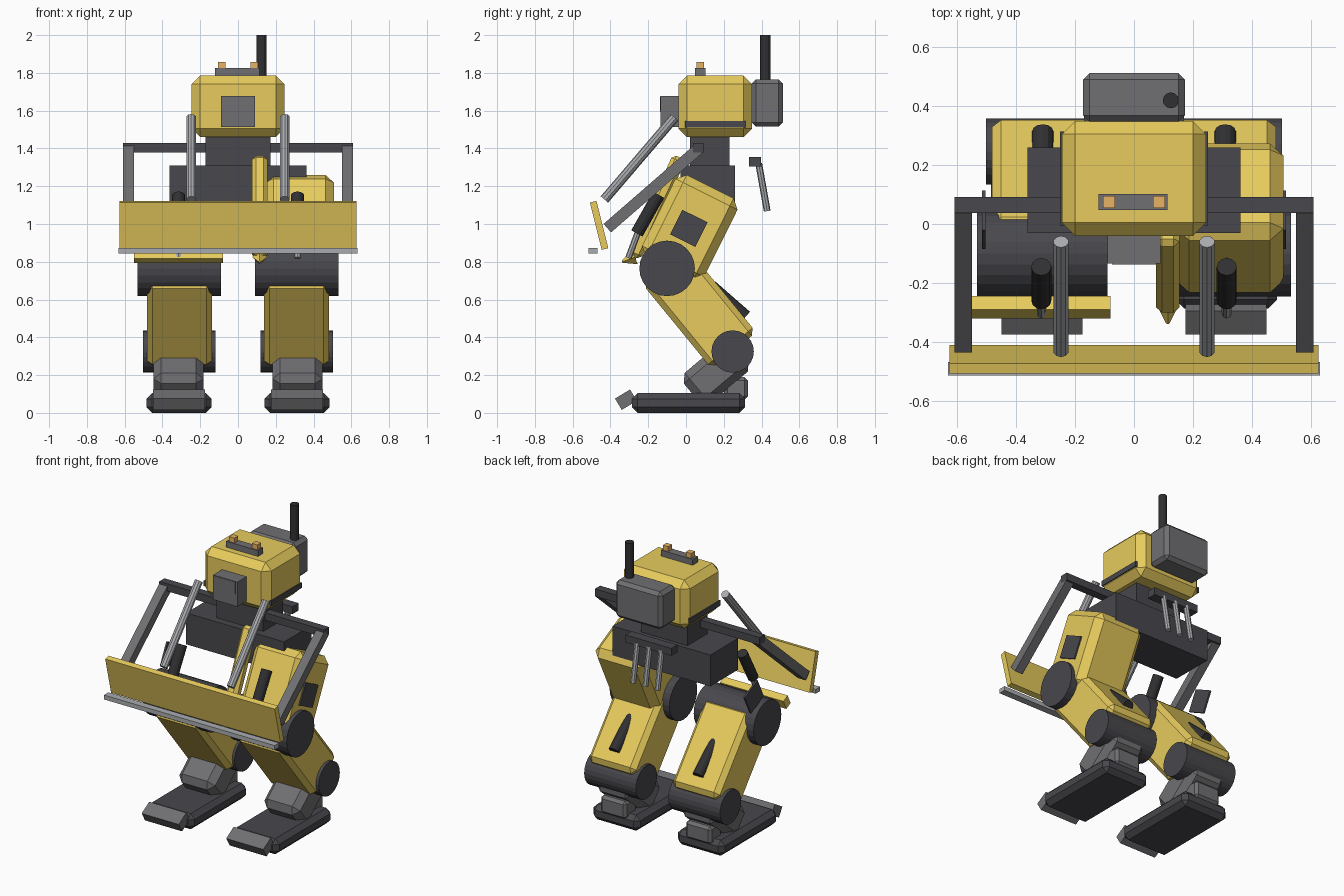
import bpy, bmesh
from math import radians
from mathutils import Matrix, Vector

if "Cube" in bpy.data.objects:
    bpy.data.objects.remove(bpy.data.objects["Cube"])


def material(name, r, g, b):
    m = bpy.data.materials.new(name)
    m.diffuse_color = (r, g, b, 1)
    m.use_nodes = True
    m.node_tree.nodes["Principled BSDF"].inputs["Base Color"].default_value = m.diffuse_color
    return m


YELLOW = material("yellow_paint", 0.80, 0.60, 0.11)
DARK = material("dark_metal", 0.065, 0.065, 0.075)
MID = material("mid_metal", 0.16, 0.16, 0.17)
STEEL = material("bright_steel", 0.40, 0.41, 0.43)
BLACK = material("black_rubber", 0.03, 0.03, 0.033)
AMBER = material("amber_lamp", 0.80, 0.45, 0.13)


def finish(name, bm, mat):
    me = bpy.data.meshes.new(name)
    bm.to_mesh(me)
    bm.free()
    me.materials.append(mat)
    ob = bpy.data.objects.new(name, me)
    bpy.context.collection.objects.link(ob)
    return ob


def box(name, centre, size, mat, tilt=0, bevel=0):
    """Chamfered box, tilted about the x axis."""
    bm = bmesh.new()
    bmesh.ops.create_cube(bm, size=1, matrix=Matrix.Diagonal((*size, 1)))
    if bevel:
        bmesh.ops.bevel(bm, geom=bm.edges[:], offset=bevel, segments=1,
                        affect='EDGES', profile=0.5)
    bm.transform(Matrix.Translation(centre) @ Matrix.Rotation(radians(tilt), 4, 'X'))
    return finish(name, bm, mat)


def rod(name, a, b, r, mat, sides=10, r2=None):
    """Cylinder (or cone) between two points."""
    a, b = Vector(a), Vector(b)
    d = b - a
    bm = bmesh.new()
    bmesh.ops.create_cone(bm, cap_ends=True, segments=sides, radius1=r,
                          radius2=r if r2 is None else r2, depth=d.length)
    rot = d.to_track_quat('Z', 'Y').to_matrix().to_4x4()
    bm.transform(Matrix.Translation((a + b) / 2) @ rot)
    return finish(name, bm, mat)


# Head cab with visor, side trim and roof lamps
box("head_cab", (0, 0.155, 1.623), (0.49, 0.39, 0.325), YELLOW, bevel=0.045)
box("visor_block", (0, -0.085, 1.595), (0.18, 0.10, 0.165), MID)
box("visor_brow", (0, -0.09, 1.635), (0.15, 0.095, 0.08), MID)
box("lamp_bar", (-0.003, 0.075, 1.805), (0.235, 0.055, 0.04), MID)
for s in (-1, 1):
    box("cab_side_trim", (s * 0.245, 0.155, 1.528), (0.014, 0.32, 0.035), DARK)
    box("roof_lamp", (s * 0.085, 0.075, 1.84), (0.04, 0.04, 0.035), AMBER)

# Engine pack and exhaust
box("engine_pack", (0, 0.43, 1.64), (0.345, 0.165, 0.25), MID, bevel=0.022)
rod("exhaust_stack", (0.125, 0.42, 1.74), (0.125, 0.42, 2.0), 0.027, BLACK, 12)

# Neck and hip block
box("neck", (0, 0.125, 1.385), (0.345, 0.21, 0.17), DARK)
box("hip_block", (0, 0.115, 1.205), (0.725, 0.29, 0.21), DARK)

# Rear pipe rack
box("pipe_rack", (0, 0.365, 1.33), (0.34, 0.065, 0.05), DARK)
for x in (-0.09, 0, 0.09):
    rod("rear_pipe", (x, 0.385, 1.32), (x, 0.43, 1.068), 0.018, STEEL, 8)

# Dozer blade, cutting edge and cross beam
box("dozer_blade", (0, -0.46, 0.993), (1.255, 0.036, 0.258), YELLOW, tilt=14)
box("cutting_edge", (0, -0.492, 0.859), (1.265, 0.047, 0.029), STEEL)
box("blade_cross_beam", (0, 0.065, 1.404), (1.22, 0.055, 0.05), DARK)

for s in (-1, 1):
    # Blade arms and lift rams
    box("blade_arm", (s * 0.58, -0.175, 1.188), (0.06, 0.06, 0.64), MID, tilt=-49)
    rod("lift_ram", (s * 0.248, -0.06, 1.565), (s * 0.248, -0.432, 1.13), 0.026, STEEL)

    # Knee, shin and ankle
    rod("knee_drum", (s * 0.09, -0.1, 0.765), (s * 0.533, -0.1, 0.765), 0.147, DARK, 24)
    box("shin", (s * 0.31, 0.07, 0.555), (0.345, 0.305, 0.58), YELLOW, tilt=39.3, bevel=0.03)
    rod("shin_ram", (s * 0.31, 0.13, 0.67), (s * 0.31, 0.315, 0.508), 0.036, BLACK, 12)
    rod("ankle_drum", (s * 0.12, 0.247, 0.325), (s * 0.503, 0.247, 0.325), 0.112, DARK, 24)

    # Foot
    box("ankle_link", (s * 0.315, 0.16, 0.215), (0.265, 0.21, 0.34), MID, tilt=-50, bevel=0.04)
    box("heel_block", (s * 0.315, 0.265, 0.13), (0.19, 0.125, 0.12), MID, bevel=0.018)
    box("foot_slab", (s * 0.313, 0.013, 0.052), (0.345, 0.6, 0.104), DARK, bevel=0.03)
    box("toe_cap", (s * 0.313, -0.318, 0.07), (0.275, 0.093, 0.07), MID, tilt=31)

    # Thigh ram and outer hatch
    rod("thigh_ram", (s * 0.315, -0.145, 1.155), (s * 0.315, -0.26, 0.95), 0.034, BLACK, 12)
    rod("thigh_ram_rod", (s * 0.315, -0.25, 0.968), (s * 0.315, -0.305, 0.82), 0.017, STEEL, 8)
    box("thigh_hatch", (s * 0.511, 0.015, 0.977), (0.012, 0.15, 0.145), DARK, tilt=-26.5)

# One armoured thigh with its inner rail; the other leg is left open
box("thigh_armour", (0.325, 0.02, 0.98), (0.365, 0.367, 0.487), YELLOW, tilt=-26.5, bevel=0.045)
box("thigh_inner_rail", (0.115, -0.155, 1.09), (0.08, 0.075, 0.58), YELLOW, tilt=-24.5, bevel=0.02)
rod("rail_tip", (0.115, -0.27, 0.825), (0.115, -0.338, 0.80), 0.04, YELLOW, 4, 0.006)
box("open_knee_guard", (-0.315, -0.283, 0.837), (0.47, 0.05, 0.07), YELLOW, tilt=-26.5)
